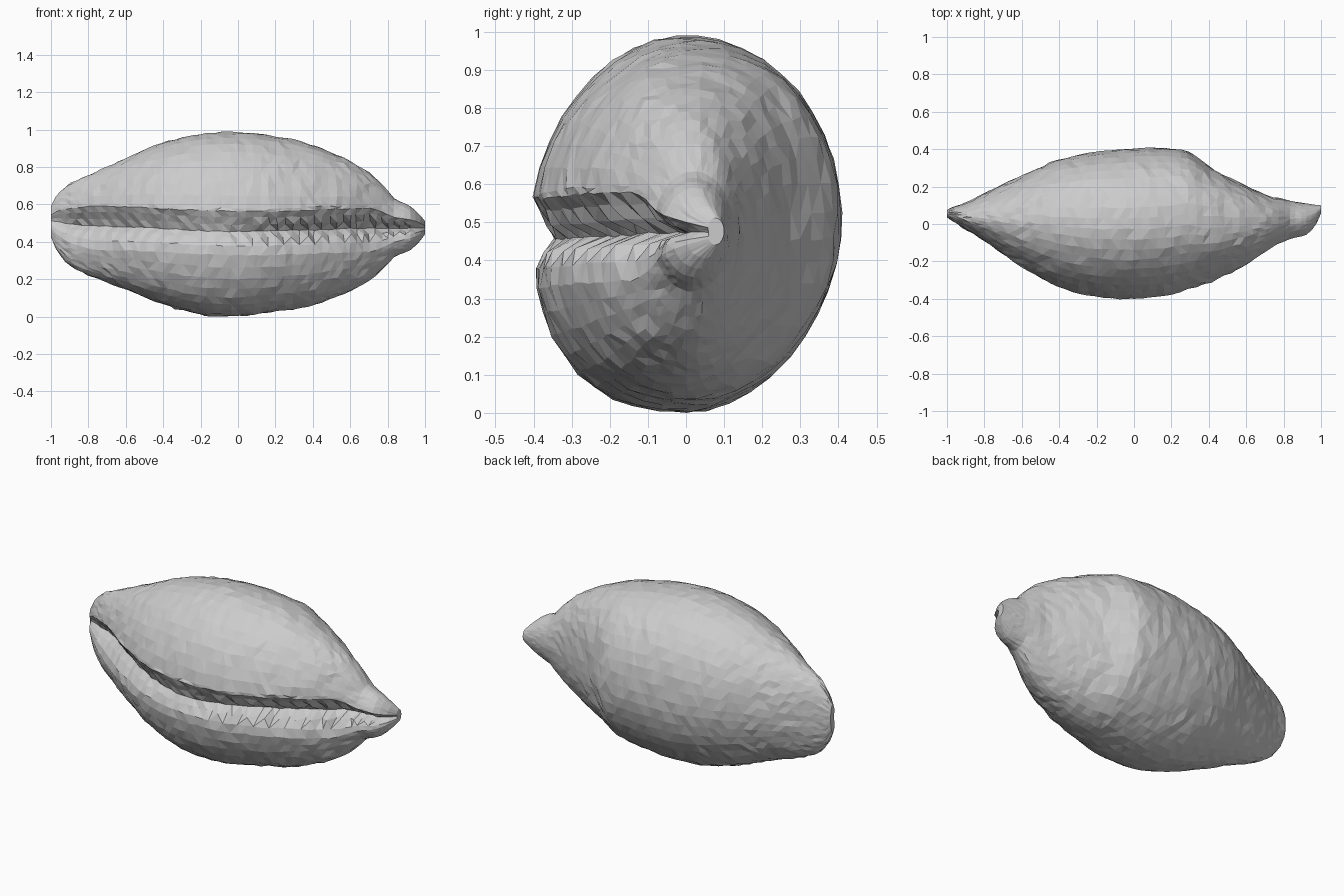
import bpy, bmesh, math, random

if "Cube" in bpy.data.objects:
    bpy.data.objects.remove(bpy.data.objects["Cube"])
random.seed(4)

# cross-section envelope along the shell: x, z low, z high, y front, y back
ENV = [
    (-1.00, .43, .595, .035, .075), (-.97, .36, .65, .012, .09),
    (-.90, .28, .715, -.035, .115), (-.80, .225, .76, -.10, .165),
    (-.60, .15, .85, -.24, .26), (-.40, .07, .935, -.345, .345),
    (-.20, .015, .98, -.395, .385), (.00, .006, .993, -.405, .405),
    (.20, .03, .97, -.385, .402), (.30, .045, .95, -.355, .38),
    (.40, .065, .92, -.325, .305), (.60, .14, .835, -.235, .205),
    (.72, .21, .76, -.15, .15), (.79, .275, .69, -.11, .135),
    (.83, .32, .64, -.09, .125), (.92, .36, .595, -.065, .11),
    (.97, .405, .55, -.01, .103), (1.00, .445, .515, .055, .10)]
# slot floor: x, z, depth
SLOT = [(-1, .51, .05), (-.85, .48, .09), (-.5, .465, .09), (-.1, .445, .06),
        (.2, .445, .10), (.5, .455, .14), (.8, .465, .12), (1, .475, .03)]


def interp(table, x):
    """Smooth (cubic Hermite) lookup of a table row at x."""
    n = len(table)
    i = 0
    while i < n - 2 and x > table[i + 1][0]:
        i += 1
    a, b = table[i], table[i + 1]
    p, q = table[max(i - 1, 0)], table[min(i + 2, n - 1)]
    h = b[0] - a[0]
    t = (x - a[0]) / h
    out = []
    for k in range(1, len(a)):
        m0 = (b[k] - p[k]) / (b[0] - p[0]) * h
        m1 = (q[k] - a[k]) / (q[0] - a[0]) * h
        out.append((2*t**3 - 3*t*t + 1) * a[k] + (t**3 - 2*t*t + t) * m0
                   + (3*t*t - 2*t**3) * b[k] + (t**3 - t*t) * m1)
    return out


WALL = 40


def section(x, odd):
    """One closed ring: rounded shell wall plus the toothed slot in front."""
    zl, zh, yf, yb = interp(ENV, x)
    zc, hz = (zl + zh) / 2, (zh - zl) / 2
    yc, hy = (yf + yb) / 2, (yb - yf) / 2
    zs, depth = interp(SLOT, x)
    up, down = min(.14, .5 * hz), min(.11, .4 * hz)
    depth = min(depth, .9 * hy)
    # shoulder ridge on the upper back near the spout
    ridge = math.exp(-((x - .5) / .2) ** 2)
    right = max(0, min(1, (x - .1) / .4))

    def expo(c, s):
        if s >= 0:
            return 1.9 if c < 0 else 2.05 + .6 * ridge
        return 2.35 - .35 * right if c < 0 else 1.88

    def wall(a):
        c, s = math.cos(a), math.sin(a)
        e = 2 / expo(c, s)
        return (yc + hy * math.copysign(abs(c) ** e, c),
                zc + hz * math.copysign(abs(s) ** e, s))

    def lip_angle(z):
        t = max(-1, min(1, (z - zc) / hz))
        n = expo(-1, t)
        return math.pi - math.copysign(math.asin(abs(t) ** (n / 2)), t)

    a0 = lip_angle(zs + up)                 # upper lip
    a1 = lip_angle(zs - down) - 2 * math.pi  # lower lip
    pts = [wall(a0 + (a1 - a0) * i / WALL) for i in range(WALL + 1)]
    # slot: lower lip, floor, overhanging upper lip, with teeth on the right
    tooth = .3 if odd and abs(x) < .93 else 0
    if x < .05:
        tooth *= .4
    for dz, d in ((-.55 * down, .2), (-.15 * down, .65 - tooth),
                  (.12 * up, 1), (.38 * up, .8 - tooth),
                  (.65 * up, .4 - tooth * .4), (.88 * up, .1)):
        pts.append((yf + d * depth, zs + dz))
    return pts, hz


# cowrie shell body, lofted along x with denser rings at the tips
bm = bmesh.new()
rings = []
COUNT = 56
for i in range(COUNT + 1):
    x = math.sin(math.pi * (i / COUNT - .5)) * .3 + (2 * i / COUNT - 1) * .7
    pts, hz = section(x, i % 2)
    end = i in (0, COUNT)
    ring = []
    for k, (y, z) in enumerate(pts):
        j = 0 if end else .008 * min(1, hz / .4)
        ring.append(bm.verts.new((x + random.uniform(-j, j),
                                  y + random.uniform(-j, j) * .5,
                                  z + random.uniform(-j, j) * .5)))
    rings.append(ring)
for r, s in zip(rings, rings[1:]):
    for k in range(len(r)):
        m = (k + 1) % len(r)
        bm.faces.new((r[k], r[m], s[m], s[k]))
bm.faces.new(rings[0])
bm.faces.new(rings[-1])
bmesh.ops.triangulate(bm, faces=bm.faces[:])
bmesh.ops.recalc_face_normals(bm, faces=bm.faces[:])

me = bpy.data.meshes.new("shell")
bm.to_mesh(me)
bm.free()
shell = bpy.data.objects.new("shell", me)
bpy.context.collection.objects.link(shell)

# rest exactly on the ground
low = min(v.co.z for v in me.vertices)
for v in me.vertices:
    v.co.z -= low
